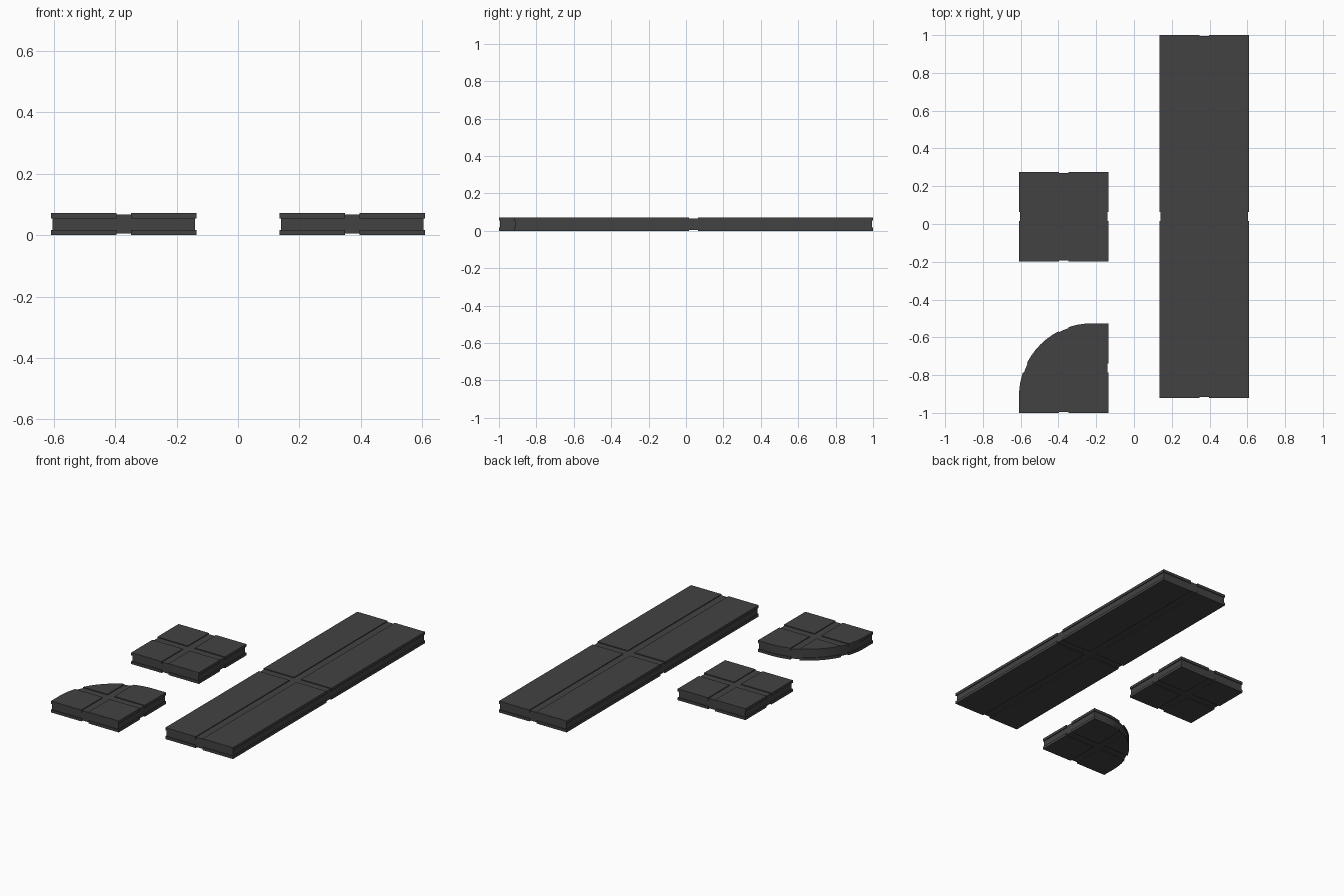
import bpy, bmesh, math

if "Cube" in bpy.data.objects:
    bpy.data.objects.remove(bpy.data.objects["Cube"])

H = 0.072      # tile height
LIP = 0.017    # thickness of top and bottom plates
D = 0.005      # groove depth
GW = 0.024     # half width of the groove

mat = bpy.data.materials.new("dark_grey")
mat.diffuse_color = (0.055, 0.055, 0.055, 1)
mat.use_nodes = True
mat.node_tree.nodes["Principled BSDF"].inputs["Base Color"].default_value = mat.diffuse_color


def outline(x0, x1, y0, y1, r, inset):
    """Rectangle outline, optionally with a rounded back-left corner."""
    x0, x1, y0, y1 = x0 + inset, x1 - inset, y0 + inset, y1 - inset
    pts = [(x0, y0), (x1, y0), (x1, y1)]
    if r == 0:
        return pts + [(x0, y1)]
    r -= inset
    n = 16
    for i in range(n + 1):
        a = math.pi / 2 * (1 + i / n)
        pts.append((x0 + r + r * math.cos(a), y1 - r + r * math.sin(a)))
    return pts


def prism(bm, pts, z0, z1):
    face = bm.faces.new([bm.verts.new((x, y, z0)) for x, y in pts])
    ext = bmesh.ops.extrude_face_region(bm, geom=[face])
    for v in ext["geom"]:
        if isinstance(v, bmesh.types.BMVert):
            v.co.z = z1
    bmesh.ops.recalc_face_normals(bm, faces=bm.faces)


def clip(bm, co, no):
    """Cut away everything on the normal side and close the cut."""
    geom = bm.verts[:] + bm.edges[:] + bm.faces[:]
    cut = bmesh.ops.bisect_plane(bm, geom=geom, plane_co=co, plane_no=no,
                                 clear_outer=True)
    edges = [e for e in cut["geom_cut"] if isinstance(e, bmesh.types.BMEdge)]
    bmesh.ops.contextual_create(bm, geom=edges)


def to_object(name, bm):
    me = bpy.data.meshes.new(name)
    bmesh.ops.recalc_face_normals(bm, faces=bm.faces)
    bm.to_mesh(me)
    bm.free()
    ob = bpy.data.objects.new(name, me)
    bpy.context.collection.objects.link(ob)
    return ob


def tile(name, x0, x1, y0, y1, r=0):
    cx, cy = (x0 + x1) / 2, (y0 + y1) / 2
    # recessed core
    bm = bmesh.new()
    prism(bm, outline(x0, x1, y0, y1, r, D), D, H - D)
    core = to_object(name, bm)
    # quarter plates above and below, separated by the cross groove
    plates = bpy.data.meshes.new("plates")
    allbm = bmesh.new()
    for z0, z1 in ((0, LIP), (H - LIP, H)):
        for sx in (-1, 1):
            for sy in (-1, 1):
                bm = bmesh.new()
                prism(bm, outline(x0, x1, y0, y1, r, 0), z0, z1)
                clip(bm, (cx + sx * GW, cy, 0), (-sx, 0, 0))
                clip(bm, (cx, cy + sy * GW, 0), (0, -sy, 0))
                bmesh.ops.recalc_face_normals(bm, faces=bm.faces)
                bm.to_mesh(plates)
                bm.free()
                allbm.from_mesh(plates)
    helper = to_object("plates_helper", allbm)
    helper.hide_render = True
    # weld plates and core into one solid
    mod = core.modifiers.new("union", 'BOOLEAN')
    mod.operation = 'UNION'
    mod.solver = 'EXACT'
    mod.object = helper
    bpy.ops.object.select_all(action='DESELECT')
    core.select_set(True)
    bpy.context.view_layer.objects.active = core
    bpy.ops.object.modifier_apply(modifier=mod.name)
    bpy.data.objects.remove(helper)
    core.data.materials.clear()
    core.data.materials.append(mat)
    if r:
        bpy.ops.object.shade_smooth_by_angle(angle=math.radians(30))


tile("long_tile", 0.135, 0.609, -0.92, 1.0)
tile("square_tile", -0.609, -0.135, -0.198, 0.276)
tile("rounded_tile", -0.609, -0.135, -1.0, -0.526, 0.385)
